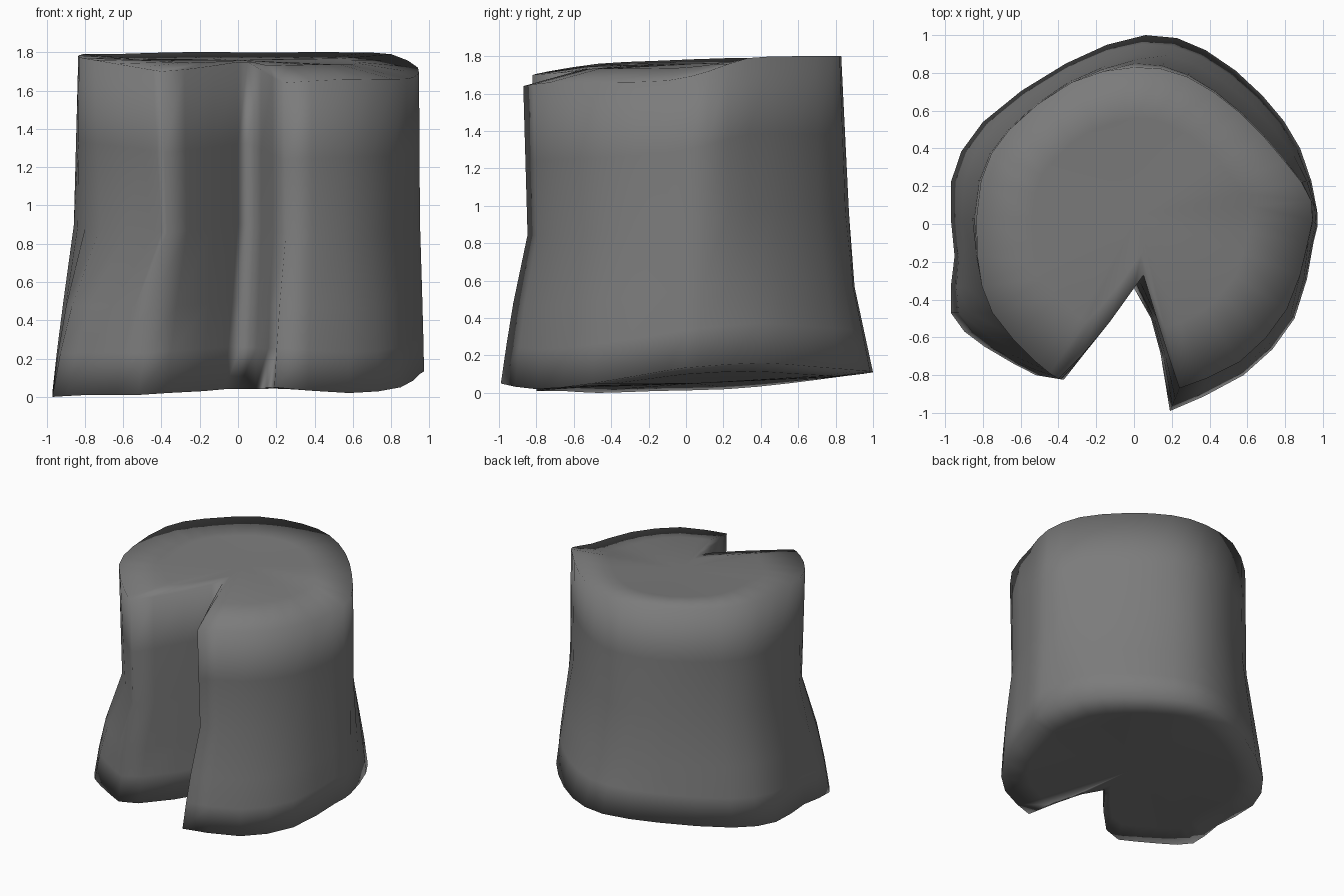
import bpy
import bmesh
from mathutils import Vector

cube = bpy.data.objects.get("Cube")
if cube:
    bpy.data.objects.remove(cube, do_unlink=True)

# Outer rim of the cut top, counter-clockwise from the front tip
TOP_BARK = [(.24, -.87, 1.64), (.56, -.73, 1.66), (.81, -.45, 1.66), (.92, -.1, 1.67),
            (.94, .12, 1.72), (.8, .33, 1.79), (.56, .59, 1.8), (.28, .78, 1.8),
            (0, .83, 1.8), (-.33, .75, 1.8), (-.66, .5, 1.79), (-.81, .23, 1.79),
            (-.83, -.17, 1.775), (-.75, -.47, 1.76), (-.52, -.73, 1.72), (-.4, -.82, 1.7)]

# Flared outline at the ground, matching point for point
BASE_BARK = [(.19, -.99, .05), (.58, -.8, .02), (.85, -.5, .05), (.95, -.1, .12),
             (.97, .07, .14), (.88, .4, .16), (.68, .68, .14), (.38, .92, .12),
             (.06, 1, .11), (-.36, .85, .09), (-.8, .54, .05), (-.97, .22, .02),
             (-.95, -.17, .01), (-.97, -.47, 0), (-.79, -.65, .01), (-.52, -.8, .01)]

# Split in the front, from the right-hand lip in to the apex and out again
TOP_NOTCH = [(-.28, -.7, 1.71), (-.13, -.52, 1.73), (0, -.34, 1.75),
             (.05, -.27, 1.75), (.12, -.5, 1.71), (.18, -.69, 1.67)]
BASE_NOTCH = [(-.37, -.76, .02), (-.18, -.57, .03), (-.07, -.43, .04),
              (0, -.34, .04), (.09, -.5, .04), (.15, -.72, .04)]

# Height along the trunk, base flare there, extra flare at the sides and at the
# back, and the pinch between those directions
LEVELS = [(0, 1, 0, 0, 0), (.13, .72, .12, 0, 0), (.27, .42, .2, 0, .1),
          (.5, .08, .12, .2, .6), (.75, .04, .06, .1, .3), (1, 0, 0, 0, 0)]


def refine(points):
    """Insert a smooth midpoint between each pair of points."""
    p = [Vector(v) for v in points]
    result = []
    for i in range(len(p) - 1):
        before, after = p[max(i - 1, 0)], p[min(i + 2, len(p) - 1)]
        result += [p[i], (9 * (p[i] + p[i + 1]) - before - after) / 16]
    return result + [p[-1]]


def outline(bark, notch):
    return refine(bark) + [Vector(v) for v in notch]


def add_ring(bm, points):
    return [bm.verts.new(p) for p in points]


def bridge(bm, low, high):
    for i in range(len(low)):
        j = (i + 1) % len(low)
        bm.faces.new((low[i], low[j], high[j], high[i]))


def shrink(points, centre, scale, level):
    """Pull an outline toward the centre, moving its height part of the way."""
    result = []
    for p in points:
        q = centre.lerp(p, scale)
        q.z = p.z + (centre.z - p.z) * level
        result.append(q)
    return result


def fan(bm, ring, centre, upward):
    tip = bm.verts.new(centre)
    for i in range(len(ring)):
        a, b = ring[i], ring[(i + 1) % len(ring)]
        bm.faces.new((a, b, tip) if upward else (b, a, tip))


base = outline(BASE_BARK, BASE_NOTCH)
top = outline(TOP_BARK, TOP_NOTCH)
top_centre = Vector((.02, .05, 1.76))
base_centre = Vector((.02, .05, .05))

bm = bmesh.new()

# Trunk sides
rings = []
for height, flare, side, back, pinch in LEVELS:
    points = []
    for b, t in zip(base, top):
        amount = flare + side * abs(t.x) + back * t.y - pinch * abs(t.x * t.y)
        p = t.lerp(b, amount)
        p.z = b.z + (t.z - b.z) * height
        points.append(p)
    rings.append(add_ring(bm, points))

# Cut top, gently dished
rings.append(add_ring(bm, shrink(top, top_centre, .65, .75)))
for low, high in zip(rings, rings[1:]):
    bridge(bm, low, high)
fan(bm, rings[-1], top_centre, True)

# Underside
under = add_ring(bm, shrink(base, base_centre, .8, .4))
bridge(bm, under, rings[0])
fan(bm, under, base_centre, False)

bmesh.ops.recalc_face_normals(bm, faces=bm.faces[:])
for face in bm.faces:
    face.smooth = True

mesh = bpy.data.meshes.new("tree_stump")
bm.to_mesh(mesh)
bm.free()
stump = bpy.data.objects.new("tree_stump", mesh)
bpy.context.collection.objects.link(stump)

# Single grey colour
grey = bpy.data.materials.new("stump_grey")
grey.use_nodes = True
colour = (.2, .2, .2, 1)
grey.diffuse_color = colour
grey.node_tree.nodes["Principled BSDF"].inputs["Base Color"].default_value = colour
mesh.materials.append(grey)
